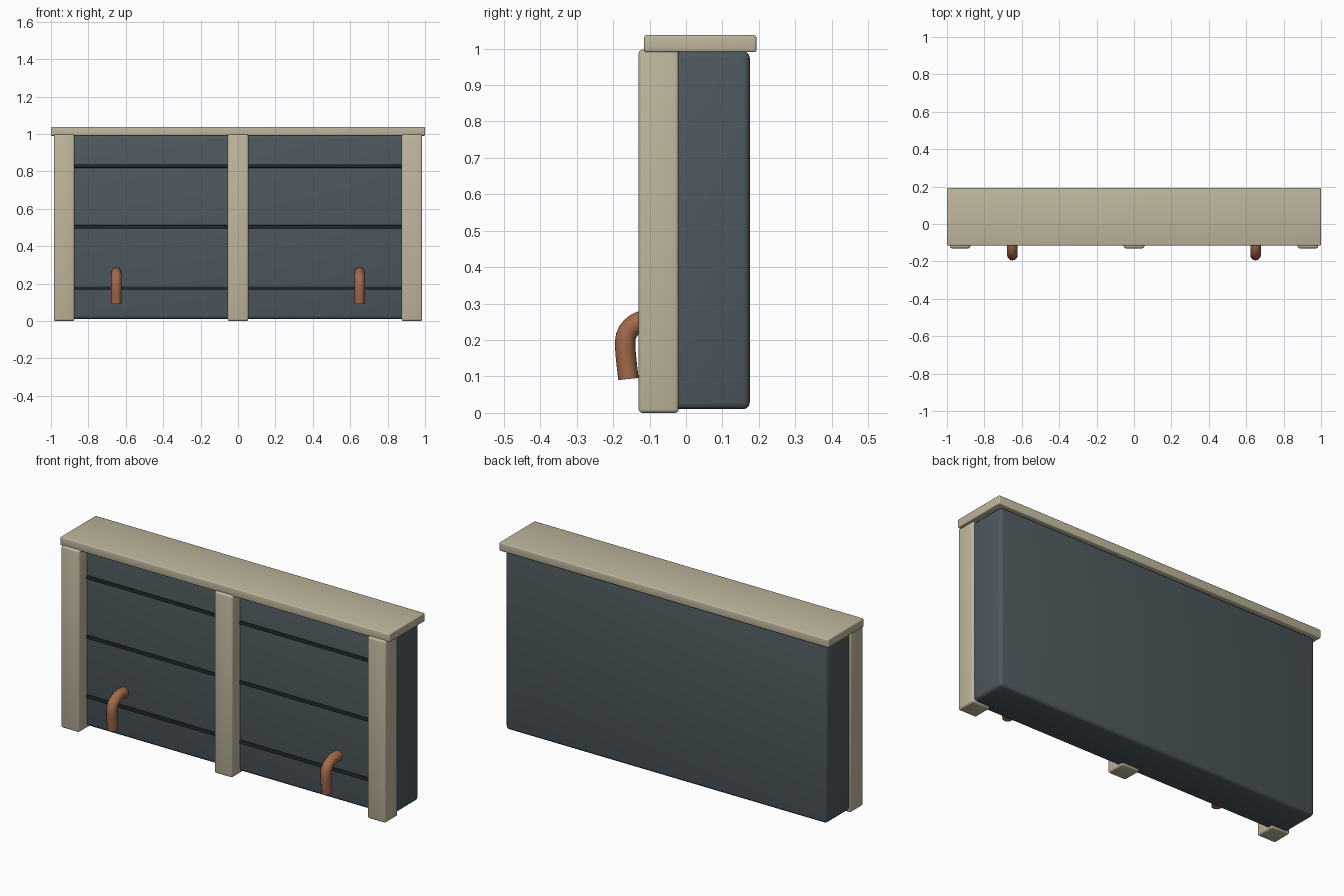
import bpy
from math import radians

if "Cube" in bpy.data.objects:
    bpy.data.objects.remove(bpy.data.objects["Cube"])


def material(name, rgb):
    m = bpy.data.materials.new(name)
    m.diffuse_color = (*rgb, 1)
    m.use_nodes = True
    m.node_tree.nodes["Principled BSDF"].inputs["Base Color"].default_value = m.diffuse_color
    return m


STONE = material("pale_trim", (0.52, 0.47, 0.34))
SLATE = material("slate_panel", (0.075, 0.098, 0.112))
DARK = material("dark_seam", (0.014, 0.022, 0.026))
COPPER = material("copper", (0.36, 0.14, 0.07))


def finish(obj, name, mat):
    obj.name = name
    obj.data.materials.append(mat)
    bpy.ops.object.select_all(action='DESELECT')
    obj.select_set(True)
    bpy.context.view_layer.objects.active = obj


def box(name, lo, hi, bevel, mat, segments=3):
    """Rounded box between two opposite corners."""
    mid = [(a + b) / 2 for a, b in zip(lo, hi)]
    bpy.ops.mesh.primitive_cube_add(size=1, location=mid)
    obj = bpy.context.object
    obj.scale = [b - a for a, b in zip(lo, hi)]
    bpy.ops.object.transform_apply(location=False, rotation=False, scale=True)
    finish(obj, name, mat)
    mod = obj.modifiers.new("bevel", 'BEVEL')
    mod.width = bevel
    mod.segments = segments
    bpy.ops.object.modifier_apply(modifier=mod.name)
    bpy.ops.object.shade_smooth_by_angle(angle=radians(35))
    return obj


def pipe(name, x):
    """Bent overflow pipe coming out of the panel and turning down."""
    cu = bpy.data.curves.new(name, 'CURVE')
    cu.dimensions = '3D'
    cu.bevel_depth = 0.028
    cu.bevel_resolution = 4
    cu.resolution_u = 10
    cu.use_fill_caps = True
    sp = cu.splines.new('BEZIER')
    # (y, z) of left handle, point, right handle
    path = [((-0.02, 0.25), (-0.05, 0.255), (-0.10, 0.268)),
            ((-0.166, 0.25), (-0.167, 0.195), (-0.167, 0.16)),
            ((-0.162, 0.13), (-0.158, 0.093), (-0.155, 0.06))]
    sp.bezier_points.add(len(path) - 1)
    for p, (l, c, r) in zip(sp.bezier_points, path):
        p.handle_left_type = p.handle_right_type = 'FREE'
        p.handle_left, p.co, p.handle_right = (x, *l), (x, *c), (x, *r)
    obj = bpy.data.objects.new(name, cu)
    bpy.context.collection.objects.link(obj)
    finish(obj, name, COPPER)
    bpy.ops.object.convert(target='MESH')
    bpy.ops.object.shade_smooth_by_angle(angle=radians(40))


# Main wall panel and top cap
box("wall_panel", (-0.975, -0.06, 0.01), (0.975, 0.175, 0.992), 0.018, SLATE)
box("top_cap", (-1, -0.115, 0.99), (1, 0.193, 1.037), 0.006, STONE)

# Front posts
for name, x in (("left", -0.93), ("middle", 0), ("right", 0.93)):
    box(name + "_post", (x - 0.055, -0.13, 0), (x + 0.055, -0.02, 0.997), 0.01, STONE)

# Horizontal seams across the front
for i, z in enumerate((0.175, 0.502, 0.829)):
    box(f"seam_{i + 1}", (-0.93, -0.066, z - 0.01), (0.93, -0.05, z + 0.01), 0.003, DARK, 2)

# Pipes
for name, x in (("left_pipe", -0.65), ("right_pipe", 0.65)):
    pipe(name, x)
